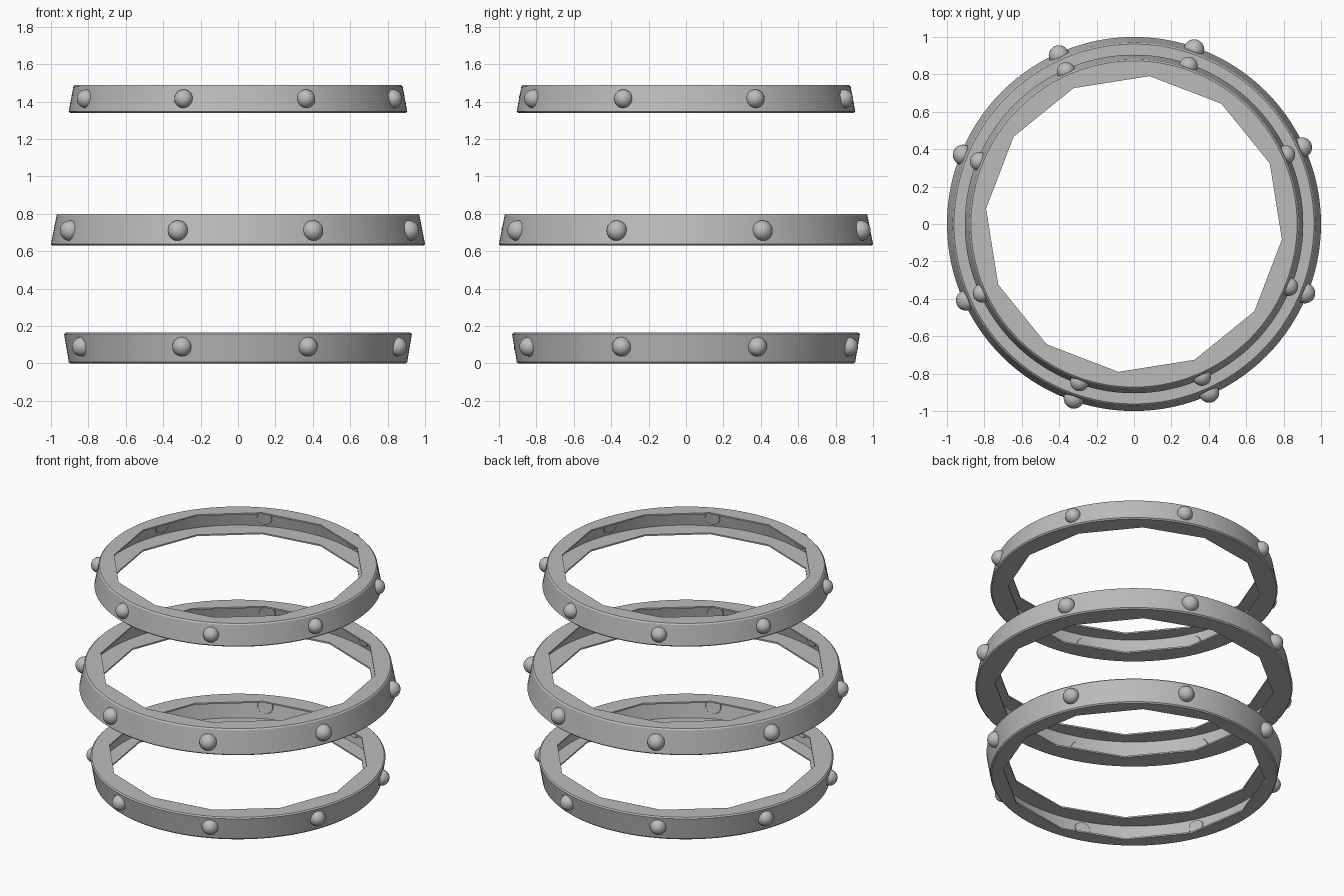
import bpy, bmesh, math
from mathutils import Vector, Matrix

cube = bpy.data.objects.get("Cube")
if cube:
    bpy.data.objects.remove(cube, do_unlink=True)

# Single grey metal
metal = bpy.data.materials.new("grey_metal")
metal.use_nodes = True
colour = (0.5, 0.5, 0.5, 1)
metal.diffuse_color = colour
metal.node_tree.nodes["Principled BSDF"].inputs["Base Color"].default_value = colour

SEGMENTS = 120
STAVES = 12
FIRST_CORNER = math.radians(24)
RIVET_ANGLES = [a + half for half in (0, 180) for a in (24.5, 71, 114, 158)]


def make_object(name, bm):
    bmesh.ops.recalc_face_normals(bm, faces=bm.faces)
    mesh = bpy.data.meshes.new(name)
    bm.to_mesh(mesh)
    bm.free()
    mesh.materials.append(metal)
    obj = bpy.data.objects.new(name, mesh)
    bpy.context.collection.objects.link(obj)
    bpy.ops.object.select_all(action='DESELECT')
    obj.select_set(True)
    bpy.context.view_layer.objects.active = obj
    bpy.ops.object.shade_smooth_by_angle(angle=math.radians(30))
    return obj


def polygon_radius(corner_radius, angle):
    """Distance to the edge of a twelve-sided opening."""
    step = 2 * math.pi / STAVES
    offset = (angle - FIRST_CORNER) % step - step / 2
    return corner_radius * math.cos(step / 2) / math.cos(offset)


def make_hoop(name, low, high, r_low, r_high, opening):
    """Channel section: tapered outer wall with two inward flanges and a hollow back."""
    c, t = 0.008, 0.01
    bm = bmesh.new()
    rings = []
    for i in range(SEGMENTS):
        a = 2 * math.pi * i / SEGMENTS
        p = polygon_radius(opening, a)
        profile = [(p, high), (r_high - c, high), (r_high, high - c),
                   (r_low, low + c), (r_low - c, low), (p, low),
                   (p, low + t), (r_low - t, low + t),
                   (r_high - t, high - t), (p, high - t)]
        rings.append([bm.verts.new((r * math.cos(a), r * math.sin(a), z))
                      for r, z in profile])
    for i, ring in enumerate(rings):
        after = rings[(i + 1) % SEGMENTS]
        for j in range(len(ring)):
            k = (j + 1) % len(ring)
            bm.faces.new((ring[j], after[j], after[k], ring[k]))
    return make_object(name, bm)


def make_rivets(name, z, wall_radius, slope, size):
    """Domed heads whose flat backs poke through the wall."""
    bm = bmesh.new()
    for degrees in RIVET_ANGLES:
        a = math.radians(degrees)
        out = Vector((math.cos(a), math.sin(a), slope)).normalized()
        place = (Matrix.Translation((wall_radius * math.cos(a), wall_radius * math.sin(a), z))
                 @ out.to_track_quat('Z', 'Y').to_matrix().to_4x4())
        dome = bmesh.ops.create_uvsphere(bm, u_segments=24, v_segments=16, radius=size)
        for v in dome["verts"]:
            if v.co.z < 0:
                v.co.z = max(v.co.z, -0.018)
            v.co = place @ v.co
    return make_object(name, bm)


# name, low, high, lower radius, upper radius, opening corner radius, rivet height, rivet size
hoops = [
    ("bottom", 0.0, 0.165, 0.905, 0.93, 0.825, 0.09, 0.052),
    ("middle", 0.63, 0.80, 1.0, 0.97, 0.88, 0.71, 0.055),
    ("top", 1.34, 1.49, 0.905, 0.88, 0.795, 1.415, 0.05),
]
for name, low, high, r_low, r_high, opening, z, size in hoops:
    make_hoop(name + "_hoop", low, high, r_low, r_high, opening)
    slope = (r_low - r_high) / (high - low)
    wall = r_low + (r_high - r_low) * (z - low) / (high - low)
    make_rivets(name + "_rivets", z, wall, slope, size)
